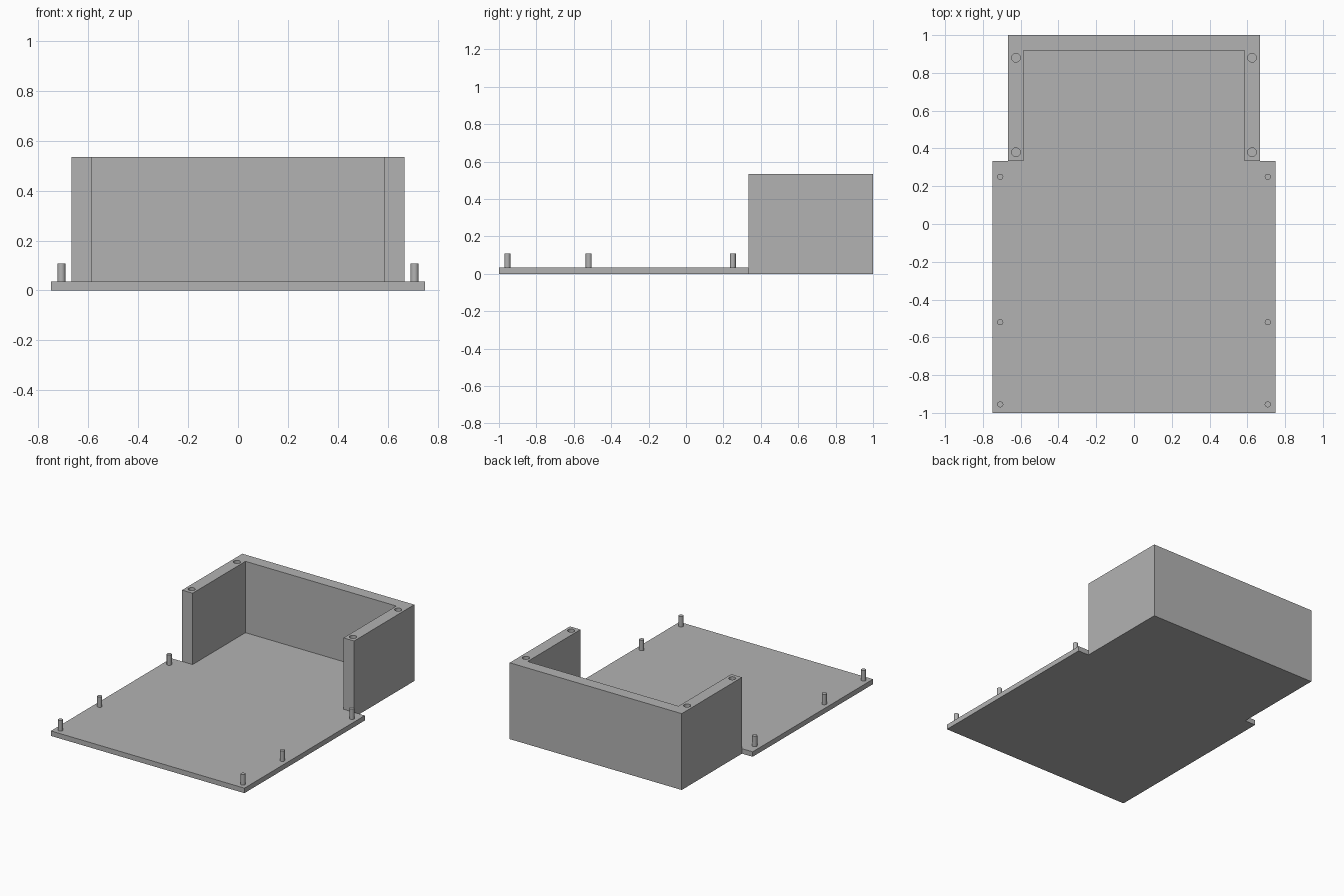
import bpy
import bmesh

cube = bpy.data.objects.get("Cube")
if cube:
    bpy.data.objects.remove(cube, do_unlink=True)

grey = bpy.data.materials.new("plain grey")
grey.use_nodes = True
colour = (0.45, 0.45, 0.45, 1)
grey.diffuse_color = colour
grey.node_tree.nodes["Principled BSDF"].inputs["Base Color"].default_value = colour

# Main dimensions
BASE_X, WALL_X, INNER_X = 0.75, 0.667, 0.585
STEP_Y, INNER_Y = 0.333, 0.918
FLOOR, TOP = 0.035, 0.535


def finish(bm, name):
    bmesh.ops.recalc_face_normals(bm, faces=bm.faces)
    mesh = bpy.data.meshes.new(name)
    bm.to_mesh(mesh)
    bm.free()
    mesh.materials.append(grey)
    obj = bpy.data.objects.new(name, mesh)
    bpy.context.scene.collection.objects.link(obj)
    return obj


def prism(name, half, z0, z1, fillet_at=None):
    """Extrude an outline given by its right half and mirrored across x."""
    outline = half + [(-x, y) for x, y in reversed(half)]
    bm = bmesh.new()
    face = bm.faces.new([bm.verts.new((x, y, z0)) for x, y in outline])
    result = bmesh.ops.extrude_face_region(bm, geom=[face])
    for v in result["geom"]:
        if isinstance(v, bmesh.types.BMVert):
            v.co.z = z1
    if fillet_at:
        corners = [e for e in bm.edges if all(
            abs(abs(v.co.x) - fillet_at[0]) < 1e-4 and abs(v.co.y - fillet_at[1]) < 1e-4
            for v in e.verts)]
        bmesh.ops.bevel(bm, geom=corners, offset=0.008, segments=3,
                        profile=0.5, affect='EDGES')
    return finish(bm, name)


def cylinder(name, x, y, z0, z1, radius):
    bm = bmesh.new()
    bmesh.ops.create_cone(bm, cap_ends=True, segments=32, radius1=radius,
                          radius2=radius, depth=z1 - z0)
    bmesh.ops.translate(bm, verts=bm.verts, vec=(x, y, (z0 + z1) / 2))
    for f in bm.faces:
        f.smooth = len(f.verts) == 4
    for e in bm.edges:
        e.smooth = all(f.smooth for f in e.link_faces)
    return finish(bm, name)


# Stepped base plate
prism("base_plate", [(BASE_X, -1), (BASE_X, STEP_Y), (WALL_X, STEP_Y), (WALL_X, 1)],
      0, FLOOR)

# U-shaped wall around the back
wall = prism("back_wall", [(INNER_X, INNER_Y), (INNER_X, STEP_Y),
                           (WALL_X, STEP_Y), (WALL_X, 1)],
             FLOOR, TOP, (INNER_X, INNER_Y))

# Screw holes in the wall top and locating pegs along the plate
for side, label in ((1, "left"), (-1, "right")):
    for y, place in ((0.38, "front"), (0.88, "back")):
        cutter = cylinder(f"{label}_{place}_hole_cutter", side * 0.625, y,
                          TOP - 0.2, TOP + 0.05, 0.023)
        cutter.hide_render = True
        cutter.hide_set(True)
        cut = wall.modifiers.new(cutter.name, 'BOOLEAN')
        cut.operation = 'DIFFERENCE'
        cut.solver = 'EXACT'
        cut.object = cutter
    for y, place in ((-0.955, "front"), (-0.52, "middle"), (0.25, "back")):
        cylinder(f"{label}_{place}_peg", side * 0.708, y, FLOOR - 0.01, 0.108, 0.016)
